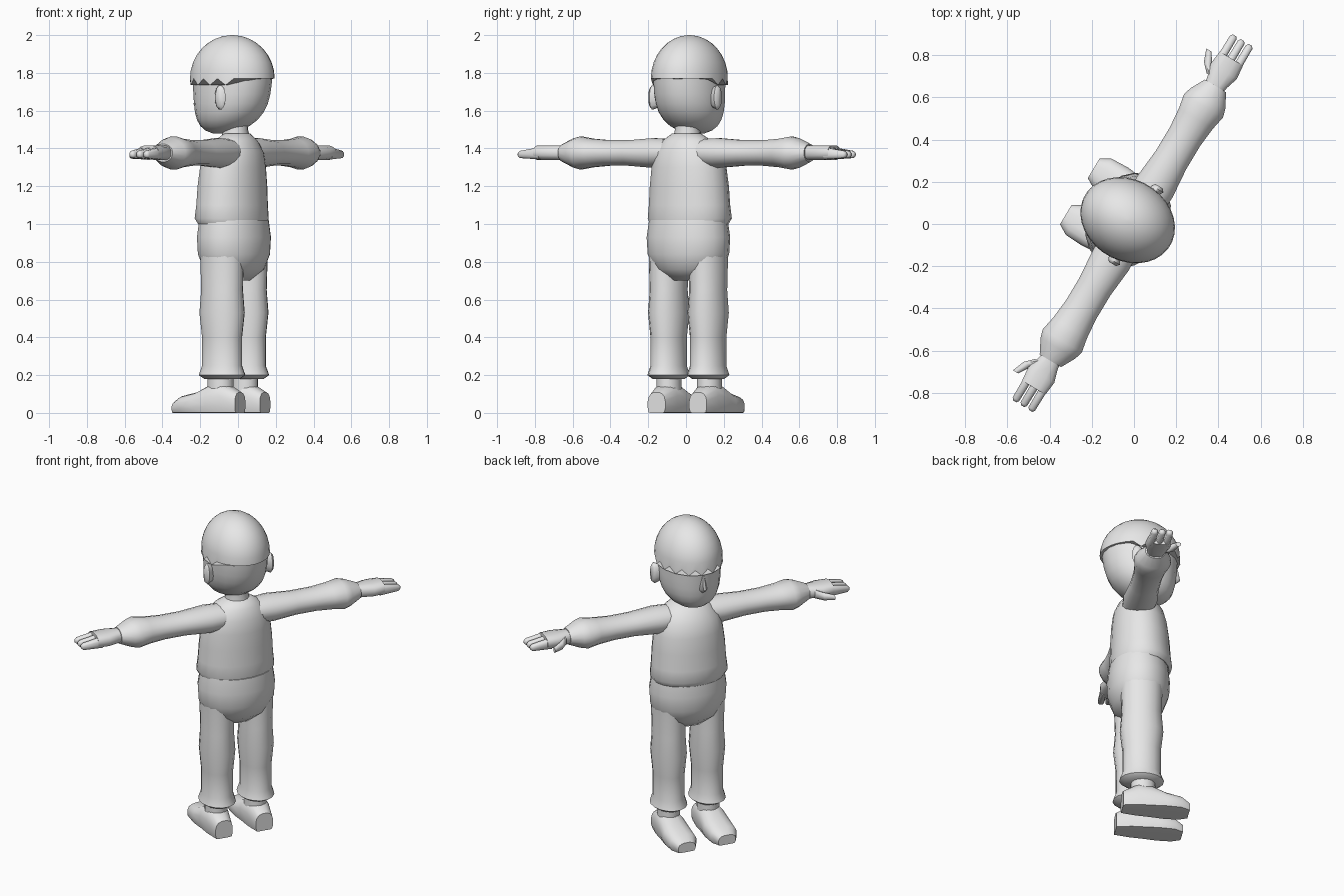
import bpy
import bmesh
import math
from mathutils import Matrix, Vector

default_cube = bpy.data.objects.get("Cube")
if default_cube:
    bpy.data.objects.remove(default_cube, do_unlink=True)

colour = (0.8, 0.8, 0.8, 1)
grey = bpy.data.materials.new("plain grey")
grey.use_nodes = True
grey.diffuse_color = colour
grey.node_tree.nodes["Principled BSDF"].inputs["Base Color"].default_value = colour

# The figure is built facing -y, then turned about z
TURN = Matrix.Rotation(math.radians(-121), 3, "Z")


def place(x, forward, z):
    return Vector((x, -forward, z))


def signed_power(value, power):
    return math.copysign(abs(value) ** power, value)


def ring_points(ring, axis, sides, boxy):
    """Points of one rounded outline lying across the given axis."""
    centre, width, height = ring
    for i in range(sides):
        angle = math.tau * (i + 0.5) / sides
        u = width * signed_power(math.cos(angle), 2 / boxy)
        v = height * signed_power(math.sin(angle), 2 / boxy)
        offsets = {"X": (0, u, v), "Y": (u, 0, v), "Z": (u, v, 0)}
        yield centre + Vector(offsets[axis])


def loft(name, rings, axis="Z", sides=16, boxy=2, edit_point=None):
    """Skin a row of closed rings; each ring is (centre, half width, half height)."""
    bm = bmesh.new()
    loops = []
    for row, ring in enumerate(rings):
        points = list(ring_points(ring, axis, sides, boxy))
        if edit_point:
            points = [edit_point(point, row, i) for i, point in enumerate(points)]
        loops.append([bm.verts.new(TURN @ point) for point in points])
    for low, high in zip(loops, loops[1:]):
        for i in range(sides):
            bm.faces.new((low[i - 1], low[i], high[i], high[i - 1]))
    bm.faces.new(loops[0])
    bm.faces.new(loops[-1])
    bmesh.ops.recalc_face_normals(bm, faces=bm.faces)
    mesh = bpy.data.meshes.new(name)
    bm.to_mesh(mesh)
    bm.free()
    mesh.materials.append(grey)
    mesh.shade_smooth()
    mesh.set_sharp_from_angle(angle=math.radians(55))
    bpy.context.collection.objects.link(bpy.data.objects.new(name, mesh))


def column(name, profile, ratio, forward, x=0, sides=16):
    """Upright part from (z, half width) pairs; depth is a fixed ratio of width."""
    rings = [(place(x, forward, z), width, width * ratio) for z, width in profile]
    loft(name, rings, sides=sides)


# Shirt: the wider it is, the further its belly leans forward
shirt_profile = [(1, 0.22), (1.03, 0.236), (1.1, 0.228), (1.2, 0.222), (1.3, 0.21),
                 (1.38, 0.19), (1.44, 0.14), (1.48, 0.08)]
loft("shirt", [(place(0, 0.7 * width ** 2, z), width, width * 0.77)
               for z, width in shirt_profile], sides=20)

# Seat of the trousers, and the neck
column("trouser_seat", [(0.7, 0.1), (0.76, 0.19), (0.84, 0.228), (0.93, 0.234), (1.02, 0.22)],
       ratio=0.78, forward=0.025, sides=20)
column("neck", [(1.44, 0.08), (1.5, 0.066), (1.56, 0.07)], ratio=1, forward=0.015)


# Head: rounds in towards the chin while drifting forward
def head_ring(drop):
    size = math.sqrt(1 - drop ** 4.3)
    centre = place(0, 0.035 + 0.07 * drop ** 3, 1.8 - 0.325 * drop)
    return centre, 0.182 * size, 0.224 * size * (1 - 0.15 * drop)


HEAD_STEPS = 9
loft("head", [head_ring(math.sin(math.pi / 2 * step / HEAD_STEPS))
              for step in range(HEAD_STEPS)], sides=20)


# Hair: a dome with a ragged fringe over the brow
def hair_ring(angle):
    centre = place(0, 0.035, 1.77 + 0.23 * math.sin(angle))
    return centre, 0.192 * math.cos(angle), 0.235 * math.cos(angle)


def ragged_fringe(point, row, i):
    if row == 0 and point.y < 0.06 and i % 2:
        point.z -= 0.035
    return point


HAIR_STEPS = 8
loft("hair", [hair_ring(math.pi / 2 * step / (HAIR_STEPS + 0.2))
              for step in range(HAIR_STEPS + 1)], sides=32, edit_point=ragged_fringe)

# Nose: narrow bridge, fuller tip
loft("nose", [(place(0, 0.21, 1.6), 0.01, 0.02),
              (place(0, 0.23, 1.635), 0.026, 0.042),
              (place(0, 0.235, 1.72), 0.01, 0.02)], sides=8)


def flat_sole(point, row, i):
    point.z = max(point.z, 0)
    return point


sleeve_profile = [(0.06, 0.09), (0.2, 0.1), (0.35, 0.086), (0.48, 0.086), (0.58, 0.096),
                  (0.65, 0.11), (0.69, 0.098), (0.76, 0.06)]
palm_profile = [(0.72, 0.045), (0.78, 0.055), (0.84, 0.074), (0.91, 0.066)]
leg_profile = [(0.18, 0.08), (0.2, 0.105), (0.25, 0.09), (0.4, 0.09), (0.53, 0.102),
               (0.65, 0.094), (0.9, 0.1)]
# Shoe rows hold forward position, half width and height
shoe_profile = [(-0.09, 0.055, 0.11), (0, 0.075, 0.16), (0.08, 0.08, 0.15),
                (0.16, 0.088, 0.11), (0.25, 0.084, 0.09), (0.3, 0.055, 0.06)]

for label, side in (("left", 1), ("right", -1)):

    def outward(name, rings, sides=16, boxy=2):
        """Part running away from the body on this side."""
        mirrored = [(place(side * x, forward, z), depth, height)
                    for x, forward, z, depth, height in rings]
        loft(label + "_" + name, mirrored, axis="X", sides=sides, boxy=boxy)

    outward("ear", [(0.16, 0, 1.67, 0.02, 0.05), (0.2, -0.01, 1.67, 0.034, 0.066),
                    (0.215, -0.01, 1.67, 0.02, 0.05)], sides=12)

    # Sleeve, flaring to a loose cuff before the wrist
    outward("sleeve", [(x, 0.006, 1.376, size, size * 0.8) for x, size in sleeve_profile])

    # Hand, flattening towards the fingertips
    outward("palm", [(x, 0.008, 1.377, size, 0.04) for x, size in palm_profile],
            sides=12, boxy=2.6)
    for number, finger in enumerate(("front", "middle", "rear")):
        forward = 0.052 - 0.044 * number
        outward(finger + "_finger", [(0.88, forward, 1.374, 0.021, 0.034),
                                     (1, forward, 1.368, 0.019, 0.02),
                                     (1.012, forward, 1.368, 0.01, 0.01)], sides=8, boxy=2.6)
    outward("thumb", [(0.79, 0.045, 1.375, 0.03, 0.03), (0.83, 0.09, 1.366, 0.024, 0.024),
                      (0.89, 0.12, 1.36, 0.016, 0.016)], sides=8)

    # Trouser leg, baggy at the knee and turned out at the hem
    column(label + "_trouser_leg", leg_profile, ratio=1.25, forward=0.025, x=side * 0.122)

    # Ankle and flat-soled shoe
    column(label + "_ankle", [(0.08, 0.066), (0.24, 0.064)],
           ratio=1.1, forward=0.033, x=side * 0.125)
    loft(label + "_shoe",
         [(place(side * 0.128, forward, height * 0.4), width, height * 0.6)
          for forward, width, height in shoe_profile],
         axis="Y", boxy=2.6, edit_point=flat_sole)
